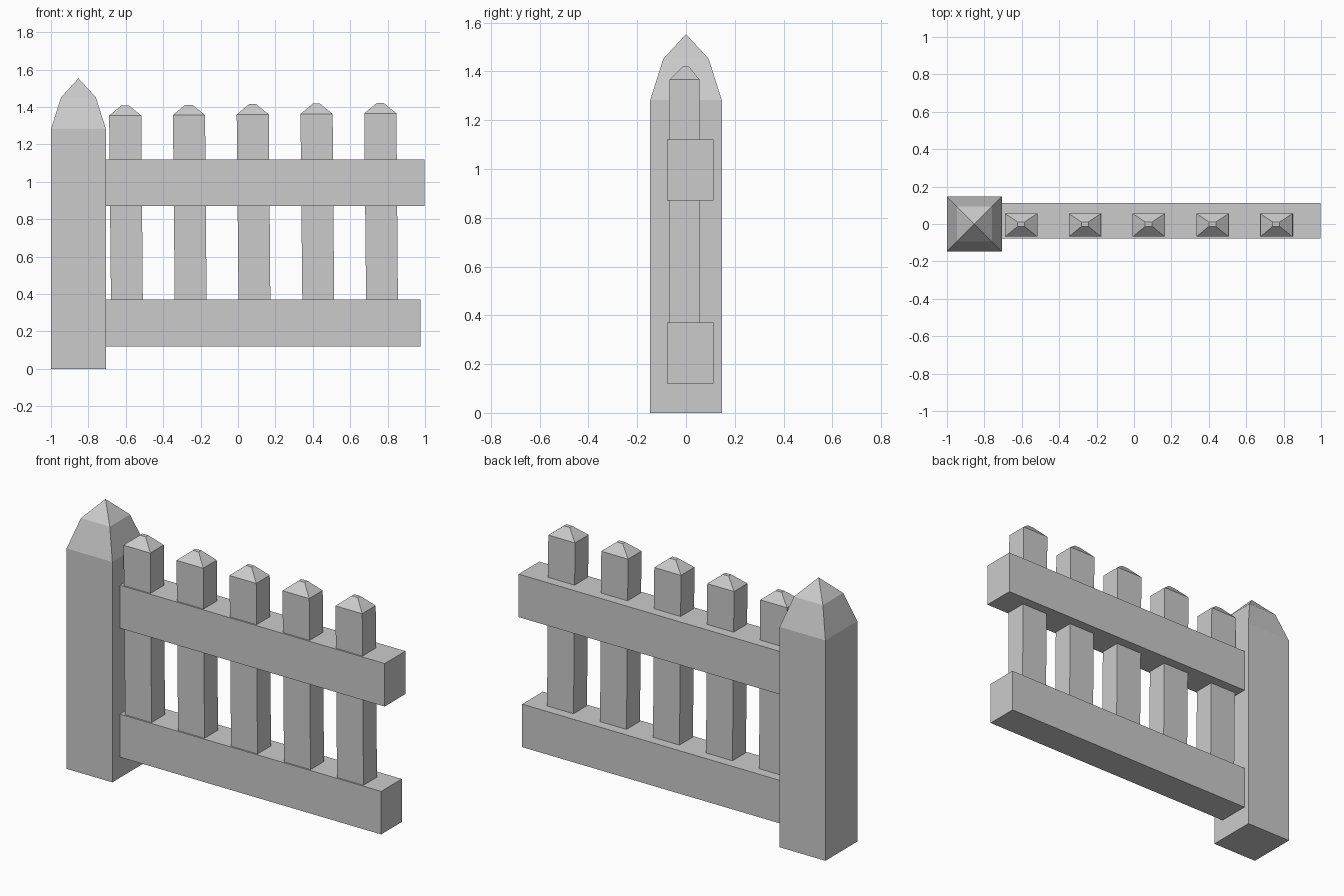
import bpy, bmesh

if "Cube" in bpy.data.objects:
    bpy.data.objects.remove(bpy.data.objects["Cube"])


def loft(name, sections):
    """Stack rectangular sections (cx, cy, half_x, half_y, z); zero size makes a point."""
    bm = bmesh.new()
    rings = []
    for cx, cy, hx, hy, z in sections:
        corners = [(0, 0)] if hx == 0 else [(-1, -1), (1, -1), (1, 1), (-1, 1)]
        rings.append([bm.verts.new((cx + sx * hx, cy + sy * hy, z)) for sx, sy in corners])
    bm.faces.new(rings[0][::-1])
    for a, b in zip(rings, rings[1:]):
        for i in range(4):
            j = (i + 1) % 4
            bm.faces.new((a[i], a[j], b[0]) if len(b) == 1 else (a[i], a[j], b[j], b[i]))
    if len(rings[-1]) == 4:
        bm.faces.new(rings[-1])
    bmesh.ops.recalc_face_normals(bm, faces=bm.faces)
    mesh = bpy.data.meshes.new(name)
    bm.to_mesh(mesh)
    bm.free()
    obj = bpy.data.objects.new(name, mesh)
    bpy.context.collection.objects.link(obj)
    return obj


# Thick post with a two-stage pyramid point
px = -0.853
loft("post", [(px, 0, 0.147, 0.147, 0), (px, 0, 0.147, 0.147, 1.282),
              (px, 0, 0.093, 0.093, 1.452), (px, 0, 0, 0, 1.553)])

# Horizontal rails, butted into the post
for name, x_end, z0, z1 in (("lower_rail", 0.975, 0.12, 0.37), ("upper_rail", 0.998, 0.87, 1.12)):
    cx, hx = (x_end - 0.72) / 2, (x_end + 0.72) / 2
    loft(name, [(cx, 0.018, hx, 0.095, z0), (cx, 0.018, hx, 0.095, z1)])

# Slightly leaning pickets with blunt caps, rising gently to the right
for i in range(5):
    x = -0.603 + 0.341 * i
    top = 1.354 + 0.003 * i
    loft(f"picket_{i + 1}", [(x + 0.01, -0.006, 0.085, 0.062, 0.25),
                             (x, -0.006, 0.086, 0.062, top),
                             (x - 0.001, -0.001, 0.019, 0.012, top + 0.055)])
